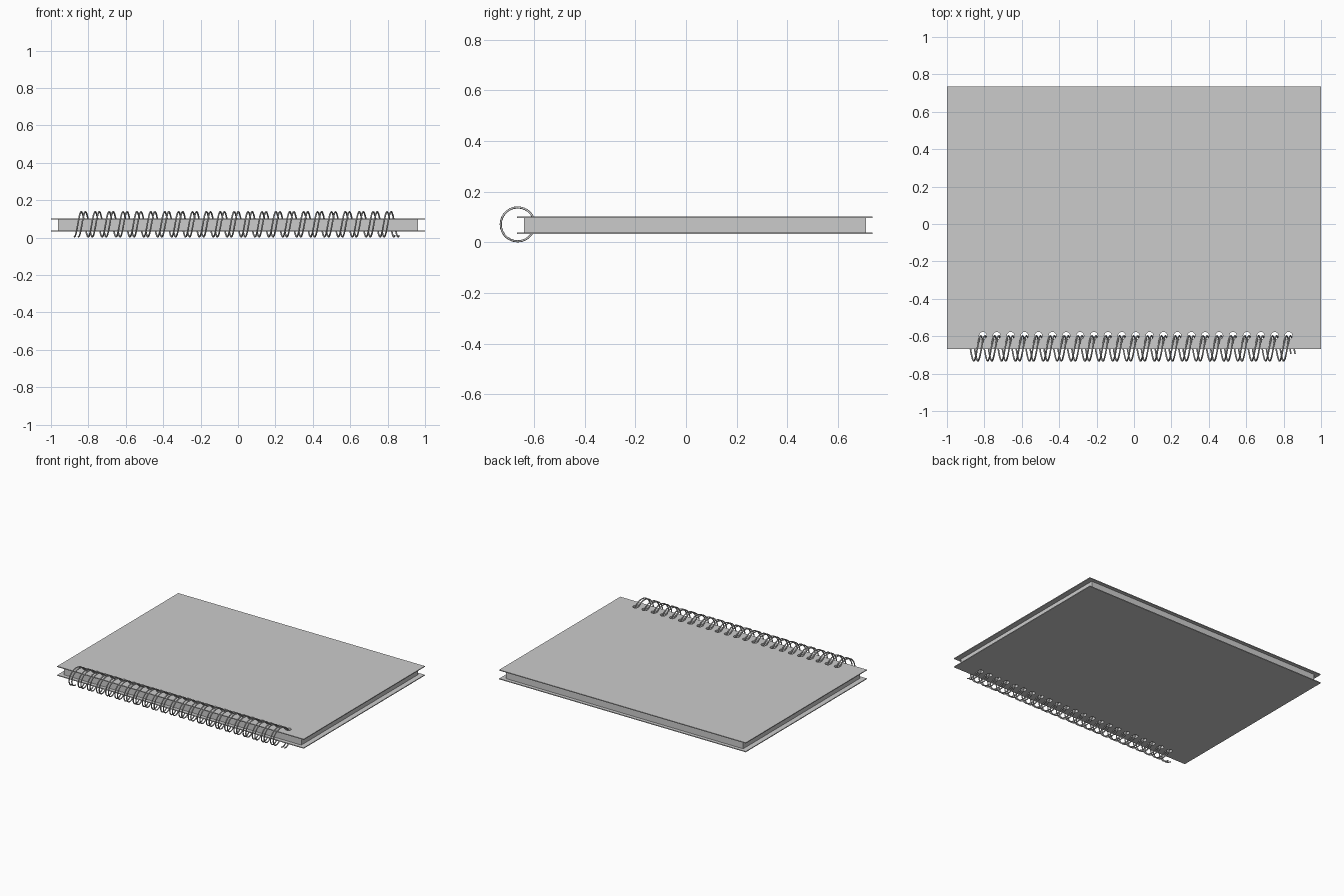
import bpy, bmesh
from math import sin, cos, pi
from mathutils import Matrix

if "Cube" in bpy.data.objects:
    bpy.data.objects.remove(bpy.data.objects["Cube"])

PITCH, HOLES = 0.0743, 23
COIL_Y, COIL_Z, COIL_R, WIRE = -0.665, 0.071, 0.067, 0.0042


def new_object(name, bm):
    mesh = bpy.data.meshes.new(name)
    bm.to_mesh(mesh)
    bm.free()
    ob = bpy.data.objects.new(name, mesh)
    bpy.context.collection.objects.link(ob)
    return ob


def slab(name, x, y0, y1, z0, z1):
    bm = bmesh.new()
    m = Matrix.Translation((0, (y0 + y1) / 2, (z0 + z1) / 2)) @ Matrix.Diagonal((2 * x, y1 - y0, z1 - z0, 1))
    bmesh.ops.create_cube(bm, size=1, matrix=m)
    return new_object(name, bm)


# Row of punch cylinders for the binding holes
bm = bmesh.new()
for i in range(HOLES):
    bmesh.ops.create_cone(bm, cap_ends=True, segments=20, radius1=0.02, radius2=0.02, depth=0.3,
                          matrix=Matrix.Translation((-0.808 + i * PITCH, -0.597, 0.07)))
punch = new_object("hole_punch", bm)
punch.hide_render = True

# Covers and page block, punched through
parts = [slab("back_cover", 1.0, -0.667, 0.736, 0.0325, 0.0385),
         slab("page_block", 0.962, -0.64, 0.711, 0.0385, 0.0965),
         slab("front_cover", 1.0, -0.667, 0.736, 0.0965, 0.1025)]
for ob in parts:
    mod = ob.modifiers.new("holes", 'BOOLEAN')
    mod.operation = 'DIFFERENCE'
    mod.solver = 'EXACT'
    mod.object = punch
    bpy.context.view_layer.objects.active = ob
    bpy.ops.object.modifier_apply(modifier=mod.name)
bpy.data.objects.remove(punch)


# Twin wire coils sharing the same holes
def coil(name, x0, turns=23.1, steps=28):
    cu = bpy.data.curves.new(name, 'CURVE')
    cu.dimensions = '3D'
    cu.bevel_depth = WIRE
    cu.bevel_resolution = 2
    cu.use_fill_caps = True
    n = int(turns * steps) + 1
    sp = cu.splines.new('POLY')
    sp.points.add(n - 1)
    for i, p in enumerate(sp.points):
        t = i / steps
        a = 2 * pi * t
        p.co = (x0 + t * PITCH, COIL_Y - COIL_R * sin(a), COIL_Z - COIL_R * cos(a), 1)
    sp.use_smooth = True
    ob = bpy.data.objects.new(name, cu)
    bpy.context.collection.objects.link(ob)


coil("binding_wire_left", -0.875)
coil("binding_wire_right", -0.853)
